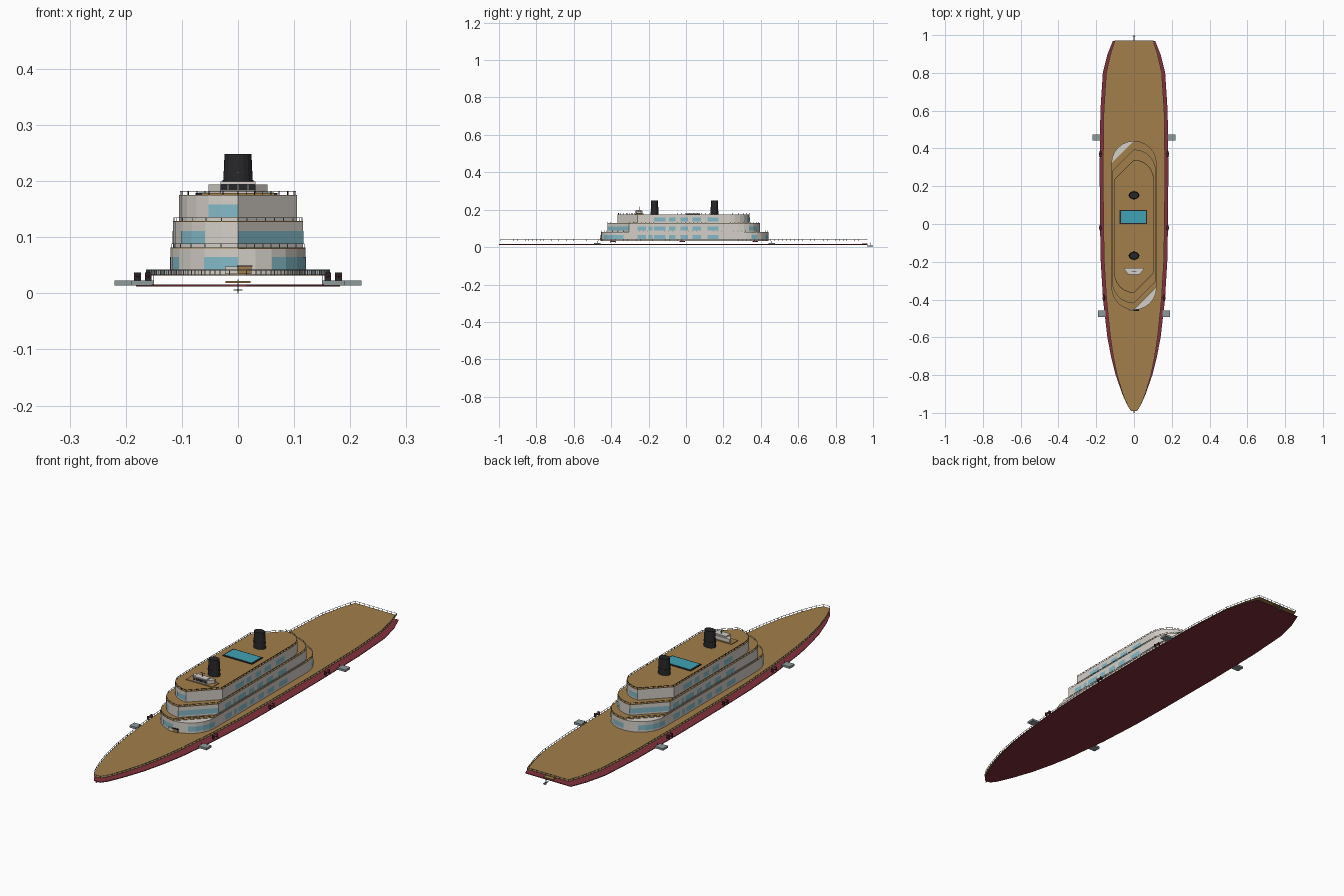
import bpy, bmesh, math
from mathutils import Vector, Matrix

cube = bpy.data.objects.get("Cube")
if cube:
    bpy.data.objects.remove(cube, do_unlink=True)


def material(name, *rgb):
    m = bpy.data.materials.new(name)
    m.use_nodes = True
    m.diffuse_color = (*rgb, 1)
    m.node_tree.nodes["Principled BSDF"].inputs["Base Color"].default_value = (*rgb, 1)
    return m


WOOD = material("deck wood", .36, .21, .07)
RED = material("hull red", .22, .03, .045)
WHITE = material("wall white", .66, .62, .57)
GLASS = material("window blue", .23, .49, .58)
WATER = material("pool water", .05, .36, .46)
BLACK = material("black", .02, .02, .022)
GREY = material("grey metal", .27, .32, .32)


def finish(name, bm, mat):
    bmesh.ops.recalc_face_normals(bm, faces=bm.faces)
    me = bpy.data.meshes.new(name)
    bm.to_mesh(me)
    bm.free()
    me.materials.append(mat)
    ob = bpy.data.objects.new(name, me)
    bpy.context.collection.objects.link(ob)
    return ob


def add_box(bm, c, s):
    bmesh.ops.create_cube(bm, size=1, matrix=Matrix.Translation(c) @ Matrix.Diagonal((*s, 1)))


def box(name, c, s, mat):
    bm = bmesh.new()
    add_box(bm, c, s)
    return finish(name, bm, mat)


def prism(name, outline, z0, z1, mat):
    bm = bmesh.new()
    base = bm.faces.new([bm.verts.new((x, y, z0)) for x, y in outline])
    top = bmesh.ops.extrude_face_region(bm, geom=[base], use_keep_orig=True)["geom"]
    bmesh.ops.translate(bm, vec=(0, 0, z1 - z0),
                        verts=[v for v in top if isinstance(v, bmesh.types.BMVert)])
    return finish(name, bm, mat)


def cone(name, c, r0, r1, depth, mat, sx=1, sides=16):
    bm = bmesh.new()
    bmesh.ops.create_cone(bm, cap_ends=True, segments=sides, radius1=r0, radius2=r1, depth=depth,
                          matrix=Matrix.Translation(c) @ Matrix.Diagonal((sx, 1, 1, 1)))
    return finish(name, bm, mat)


def railing(name, outline, z, height, gap, mat):
    """Thin posts and a hand rail that follow a closed outline."""
    bm = bmesh.new()
    pts = [Vector((x, y, z)) for x, y in outline]
    for a, b in zip(pts, pts[1:] + pts[:1]):
        n = max(1, round((b - a).length / gap))
        for i in range(n):
            add_box(bm, a.lerp(b, i / n) + Vector((0, 0, height / 2)), (.0016, .0016, height))
        if (b - a).length > .001:
            turn = (b - a).to_track_quat('X', 'Z').to_matrix().to_4x4()
            mid = Matrix.Translation((a + b) / 2 + Vector((0, 0, height)))
            bmesh.ops.create_cube(bm, size=1, matrix=mid @ turn @ Matrix.Diagonal(((b - a).length, .0014, .001, 1)))
    return finish(name, bm, mat)


# Hull plate and main deck: half widths from bow to stern, mirrored
HALF = [(.015, -.99), (.033, -.965), (.062, -.9), (.097, -.8), (.122, -.7), (.141, -.6),
        (.164, -.4), (.176, -.2), (.18, 0), (.182, .3), (.178, .6), (.165, .8), (.14, .9), (.112, .97)]


def ship_outline(inset):
    side = [(x - inset * min(1, x / .15) ** 2, y) for x, y in HALF]
    return side + [(-x, y) for x, y in reversed(side)]


prism("hull_plate", ship_outline(0), .0125, .0155, RED)
prism("main_deck", ship_outline(.018), .032, .0335, WOOD)
railing("main_deck_railing", ship_outline(.019), .0335, .008, .022, GREY)

# Superstructure tiers with rounded or chamfered corners
STEPS = 6


class Tier:
    def __init__(self, w, y0, y1, flat):
        self.w, self.y0, self.y1, self.flat = w, y0, y1, flat

    def point(self, sx, sy, t):
        """Point on a corner, from the side (t=0) to the centre line (t=1)."""
        w = self.w
        if self.flat and sx * sy < 0:
            a, b = 1 - t, t
        else:
            a, b = math.cos(t * math.pi / 2), math.sin(t * math.pi / 2)
        end = self.y1 if sy > 0 else self.y0
        return sx * w * a, end + sy * w * (b - 1)

    def outline(self):
        pts = []
        for sx, sy in ((1, -1), (1, 1), (-1, 1), (-1, -1)):
            flat = self.flat and sx * sy < 0
            ts = [0, 1] if flat else [i / STEPS for i in range(STEPS + 1)]
            if sx * sy < 0:
                ts = ts[::-1]
            pts += [self.point(sx, sy, t) for t in ts]
        return [p for i, p in enumerate(pts) if math.dist(p, pts[i - 1]) > 1e-5]


def window_strip(bm, pts, z0, z1):
    for (ax, ay), (bx, by) in zip(pts, pts[1:]):
        bm.faces.new([bm.verts.new(p) for p in ((ax, ay, z0), (bx, by, z0), (bx, by, z1), (ax, ay, z1))])


SIDE = [(-.17, -.11), (-.09, -.055), (-.03, .01), (.035, .08), (.115, .175)]
EXTRA = [(-.26, -.215), (-.2, -.18)]
# name, half width, front, back, chamfered, base, top, chamfer-side windows, round-side windows, side windows
TIERS = [
    ("lower_tier", .12, -.455, .44, False, .0335, .08, [(0, 4)], [(1, 2), (4, 6)], SIDE + EXTRA),
    ("middle_tier", .116, -.42, .395, True, .08, .127, [(0, 6)], [(2, 4)], SIDE + EXTRA),
    ("upper_tier", .105, -.365, .34, True, .127, .174, [], [(4, 6)], SIDE),
]
for name, w, y0, y1, flat, z0, z1, cut_win, round_win, side_win in TIERS:
    prism(name + "_walls", Tier(w, y0, y1, flat).outline(), z0, z1, WHITE)
    roof = Tier(w, y0, y1, True).outline()
    prism(name + "_roof_deck", roof, z1, z1 + .0015, WOOD)
    rail = Tier(w - .002, y0 + .002, y1 - .002, True).outline()
    railing(name + "_railing", rail, z1, .008, .022, BLACK if name == "upper_tier" else GREY)
    # Windows sit just proud of the walls
    shell = Tier(w + .001, y0 - .001, y1 + .001, flat)
    bm = bmesh.new()
    low, high = z0 + .009, z0 + .031
    for sx in (1, -1):
        for a, b in side_win:
            window_strip(bm, [(sx * shell.w, sx * a), (sx * shell.w, sx * b)], low, high)
        for sy in (1, -1):
            for a, b in (cut_win if sx * sy < 0 else round_win):
                window_strip(bm, [shell.point(sx, sy, i / STEPS) for i in range(a, b + 1)], low, high)
    finish(name + "_windows", bm, GLASS)

# Front entrance
box("entrance_door", (.012, -.456, .041), (.024, .008, .014), WOOD)
box("entrance_lintel", (.012, -.457, .0485), (.028, .009, .002), BLACK)
box("entrance_panel", (-.012, -.456, .041), (.022, .006, .014), WHITE)

# Pool on the top deck
TOP = .1755
box("pool_rim", (-.003, .037, TOP + .0015), (.146, .076, .003), BLACK)
box("pool_water", (-.003, .037, TOP + .0025), (.134, .064, .003), WATER)

# Funnels
for label, y in (("front", -.168), ("rear", .152)):
    cone(label + "_funnel", (0, y, .2115), .021, .0185, .073, BLACK, 1.3)
    cone(label + "_funnel_collar", (0, y, .2), .0218, .0212, .004, BLACK, 1.3)

# Bridge house with wings, window band and mast
box("bridge_floor", (0, -.25, TOP + .0015), (.13, .045, .003), WOOD)
prism("bridge_wings", [(-.053, -.24), (-.03, -.265), (.03, -.265), (.053, -.24), (.053, -.232), (-.053, -.232)],
      TOP, .194, WHITE)
box("bridge_house", (0, -.253, .188), (.062, .03, .023), WHITE)
box("bridge_window_band", (0, -.2685, .189), (.06, .002, .011), BLACK)
for x in (-.018, 0, .018):
    box("bridge_window_post", (x, -.27, .189), (.0015, .002, .011), GREY)
box("mast", (0, -.25, .207), (.002, .002, .017), GREY)
box("mast_crossbar", (0, -.25, .215), (.024, .002, .002), GREY)

# Boarding pads, their posts and the small boats, on both sides
for side, sx in (("left", 1), ("right", -1)):
    for end, x, y in (("front", .17, -.475), ("rear", .2, .458)):
        box(f"{side}_{end}_boarding_pad", (sx * x, y, .018), (.04, .034, .009), GREY)
        box(f"{side}_{end}_pad_post", (sx * (x - .019), y, .024), (.0015, .0015, .018), BLACK)
    for x, y in ((.16, -.39), (.179, -.02), (.179, .37)):
        bm = bmesh.new()
        bmesh.ops.create_uvsphere(bm, u_segments=10, v_segments=6, radius=1,
                                  matrix=Matrix.Translation((sx * x, y, .031)) @ Matrix.Diagonal((.006, .016, .005, 1)))
        finish(side + "_small_boat", bm, RED)
        for dy in (-.012, .012):
            box(side + "_boat_davit", (sx * x, y + dy, .029), (.012, .002, .016), BLACK)

# Stern gear and bow fitting
box("stern_platform", (0, .955, .02), (.045, .03, .004), WOOD)
box("rudder_post", (0, .985, .0125), (.002, .004, .025), GREY)
box("propeller_shaft", (0, .984, .006), (.003, .032, .003), GREY)
box("propeller_blade_flat", (0, .992, .006), (.016, .002, .002), GREY)
box("propeller_blade_upright", (0, .992, .006), (.002, .002, .012), GREY)
box("bow_fitting", (0, -.993, .014), (.004, .014, .003), RED)
